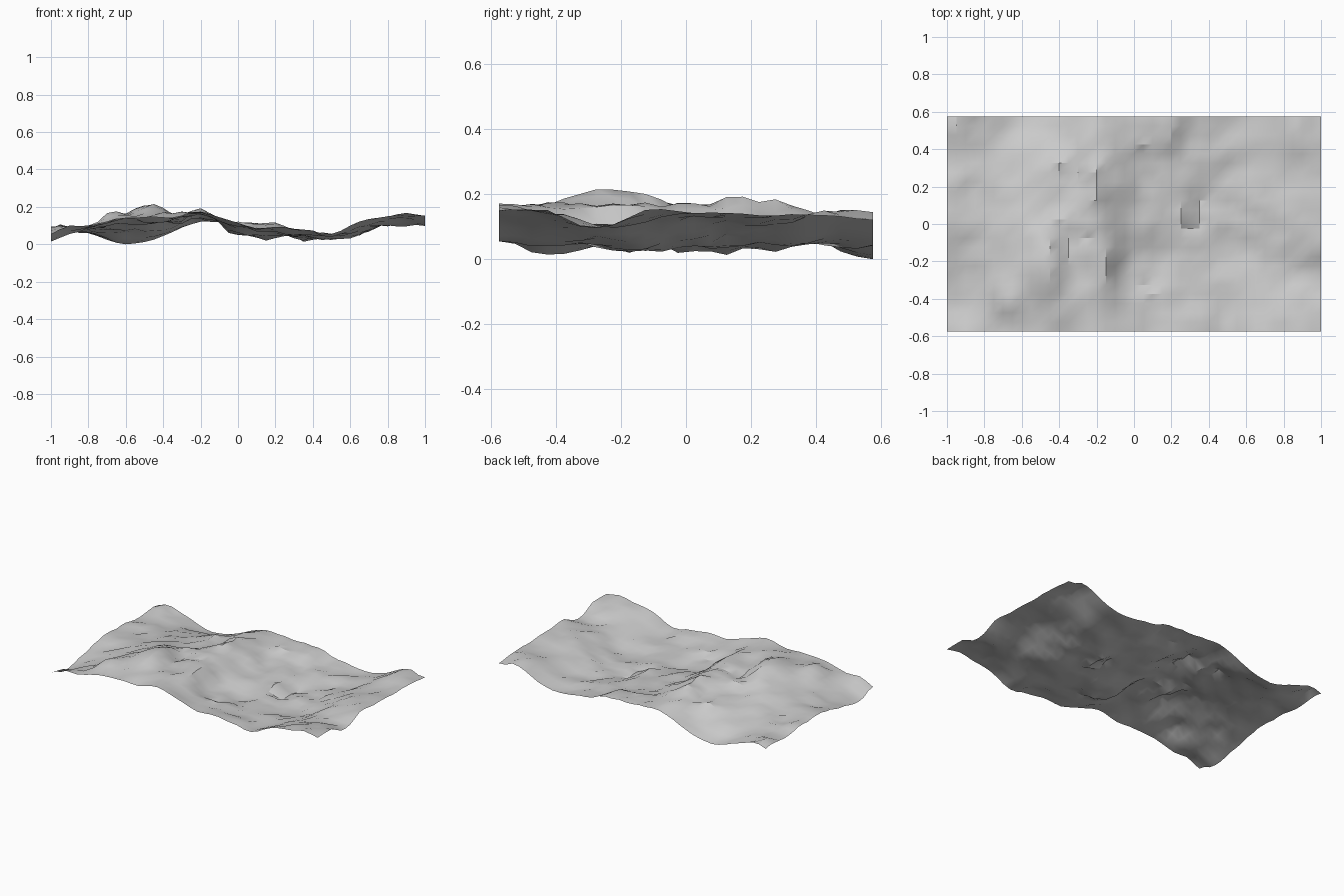
import bpy
import math
from mathutils import Vector, noise

cube = bpy.data.objects.get("Cube")
if cube:
    bpy.data.objects.remove(cube, do_unlink=True)

HALF_X, HALF_Y = 1.0, 0.575

# Height profiles across the width, in hundredths, from the front edge to the back
PROFILES = [
    [6, 11, 11, 13, 14, 15, 15, 16, 18, 15, 12, 9, 10, 9, 8, 6, 11, 14, 16, 17, 16],
    [5, 9, 17, 19, 16, 9, 7, 5, 6, 12, 10],
    [10, 10, 14, 15, 17, 9, 7, 5, 6, 13, 15],
    [8, 9, 10, 11, 17, 10, 8, 5, 6, 12, 14],
    [8, 10, 7, 3, 1, 2, 5, 10, 13, 13, 12, 12, 11, 9, 7, 5, 5, 8, 12, 14, 13],
]

# Mounds and hollows: x, y, radius, height
MOUNDS = [
    (-0.68, -0.4, 0.1, 0.03),
    (-0.5, -0.15, 0.12, 0.02),
    (-1, -0.43, 0.09, -0.03),
    (1, -0.43, 0.08, 0.035),
    (1, -0.12, 0.09, 0.03),
    (0.92, 0.47, 0.1, 0.02),
    (0.12, -0.2, 0.14, -0.03),
    (0.5, -0.13, 0.1, -0.015),
    (-0.22, 0.2, 0.08, 0.01),
    (-0.22, 0.02, 0.06, 0.01),
]

# Short scarps that fall towards +x: x, y, half length, half drop
SCARPS = [
    (-0.4, -0.22, 0.17, 0.026),
    (-0.1, -0.2, 0.16, 0.024),
    (0.3, 0.05, 0.1, 0.018),
    (0.25, 0.5, 0.08, 0.013),
    (-0.35, 0.27, 0.1, 0.02),
    (-0.9, 0.5, 0.08, 0.018),
    (-0.9, 0.2, 0.07, 0.018),
    (-0.15, 0.2, 0.12, 0.01),
    (0.9, 0.53, 0.06, 0.012),
]


def smooth_sample(values, t):
    """Smooth curve through evenly spaced values, t from 0 to 1."""
    last = len(values) - 1
    pos = min(max(t, 0), 1) * last
    i = min(int(pos), last - 1)
    f = pos - i
    a, b, c, d = (values[min(max(i + k, 0), last)] for k in (-1, 0, 1, 2))
    return b + f * (c - a + f * (2 * a - 5 * b + 4 * c - d
                                 + f * (3 * (b - c) + d - a))) / 2


def mound(x, y, cx, cy, radius, rise):
    return rise * math.exp(-((x - cx) ** 2 + (y - cy) ** 2) / radius ** 2)


def scarp(x, y, cx, cy, length, drop):
    s = (x - cx) / 0.05
    return -drop * s * math.exp((1 - s * s) / 2 - ((y - cy) / length) ** 4)


def ripple(x, y):
    """Small bumps stretched along a diagonal, calmer near the rim."""
    along, across = x + y * 0.6, y - x * 0.6
    big = noise.noise(Vector((along * 3, across * 6, 2)))
    small = noise.noise(Vector((along * 8, across * 13, 5)))
    rim = min(HALF_X - abs(x), HALF_Y - abs(y))
    calm = 0.4 + 0.6 * min(rim / 0.15, 1)
    return calm * (0.015 * big + 0.024 * small)


def height(x, y):
    u = (x / HALF_X + 1) / 2
    v = (y / HALF_Y + 1) / 2
    base = smooth_sample([smooth_sample(p, u) for p in PROFILES], v) / 100
    return (base + ripple(x, y)
            + sum(mound(x, y, *m) for m in MOUNDS)
            + sum(scarp(x, y, *s) for s in SCARPS))


# Terrain sheet: a regular grid raised to the ground height
bpy.ops.mesh.primitive_grid_add(x_subdivisions=40, y_subdivisions=23, size=2)
terrain = bpy.context.object
terrain.name = terrain.data.name = "terrain_sheet"
verts = terrain.data.vertices
for v in verts:
    x, y = v.co.x * HALF_X, v.co.y * HALF_Y
    v.co = (x, y, height(x, y))

# Rest the lowest point on the ground
lowest = min(v.co.z for v in verts)
for v in verts:
    v.co.z -= lowest
terrain.data.update()

# Plain grey stone
stone = bpy.data.materials.new("grey_stone")
stone.use_nodes = True
colour = (0.6, 0.6, 0.6, 1)
stone.diffuse_color = colour
stone.node_tree.nodes["Principled BSDF"].inputs["Base Color"].default_value = colour
terrain.data.materials.append(stone)

bpy.ops.object.shade_smooth_by_angle(angle=math.radians(30))
